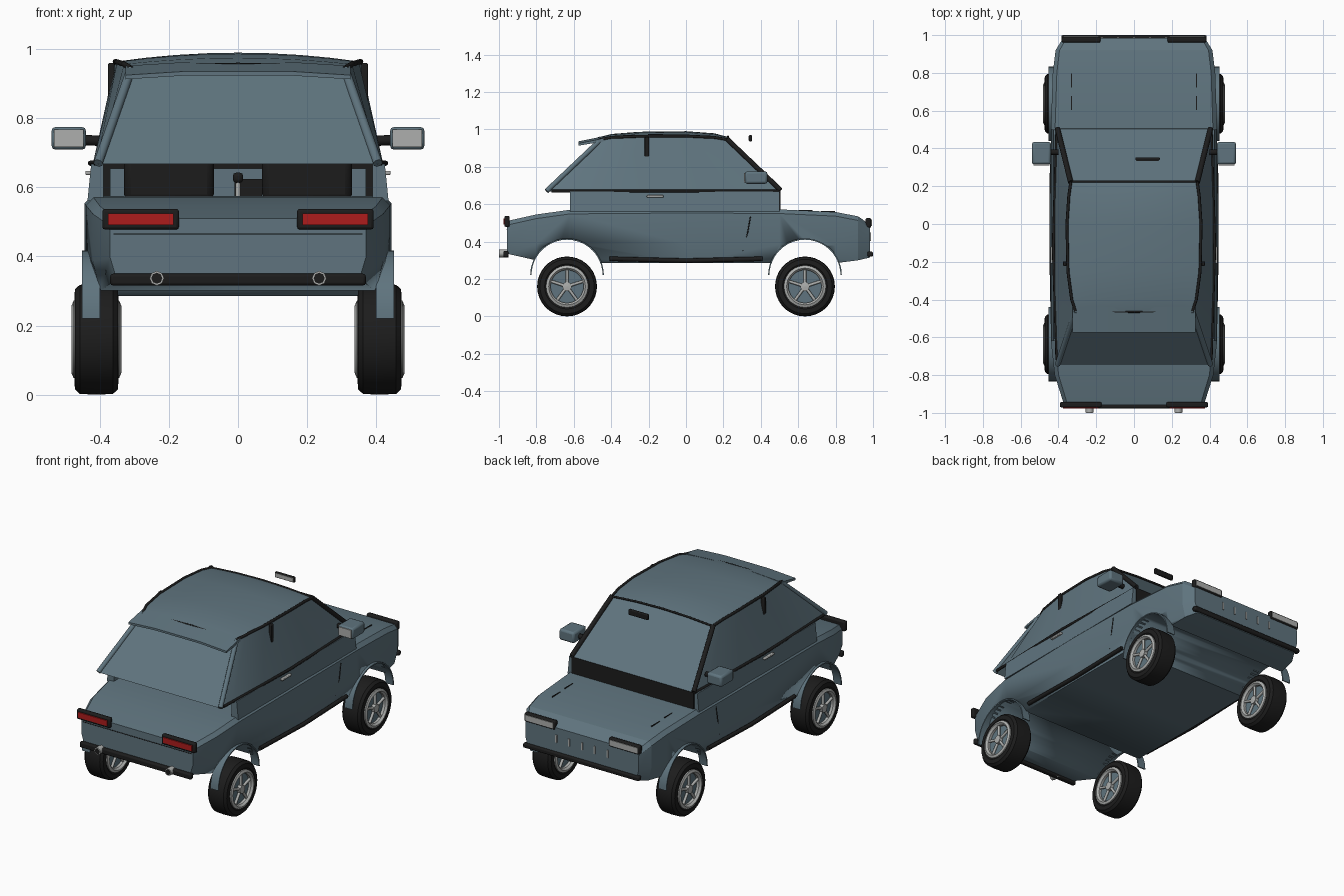
import bpy, bmesh, math
from mathutils import Vector

old = bpy.data.objects.get("Cube")
if old:
    bpy.data.objects.remove(old, do_unlink=True)


def material(name, rgb):
    m = bpy.data.materials.new(name)
    m.use_nodes = True
    m.diffuse_color = (*rgb, 1)
    m.node_tree.nodes["Principled BSDF"].inputs["Base Color"].default_value = (*rgb, 1)
    return m


BLUE = material("slate_blue", (0.115, 0.175, 0.21))
BLACK = material("rubber_black", (0.012, 0.012, 0.012))
GREY = material("light_grey", (0.42, 0.43, 0.42))
RED = material("lamp_red", (0.42, 0.012, 0.012))


def mesh(name, verts, faces, mat, angle=30):
    me = bpy.data.meshes.new(name)
    me.from_pydata([tuple(v) for v in verts], [], faces)
    bm = bmesh.new()
    bm.from_mesh(me)
    bmesh.ops.recalc_face_normals(bm, faces=bm.faces)
    bm.to_mesh(me)
    bm.free()
    me.materials.append(mat)
    ob = bpy.data.objects.new(name, me)
    bpy.context.collection.objects.link(ob)
    activate(ob)
    bpy.ops.object.shade_smooth_by_angle(angle=math.radians(angle))
    return ob


def activate(ob):
    bpy.ops.object.select_all(action='DESELECT')
    ob.select_set(True)
    bpy.context.view_layer.objects.active = ob


def loft(name, rings, mat, closed=False, angle=30):
    """Skin equal closed rings; cap the ends unless they join up."""
    n, m = len(rings[0]), len(rings)
    faces = [(i * n + j, i * n + (j + 1) % n, (i + 1) % m * n + (j + 1) % n, (i + 1) % m * n + j)
             for i in range(m if closed else m - 1) for j in range(n)]
    if not closed:
        faces += [tuple(range(n)), tuple(range((m - 1) * n, m * n))]
    return mesh(name, [v for r in rings for v in r], faces, mat, angle)


def lathe(name, profile, centre, mat, steps=36):
    """Turn a closed (x, radius) profile about a wheel axle."""
    cx, cy, cz = centre
    rings = [[(cx + x, cy + r * math.cos(a), cz + r * math.sin(a)) for x, r in profile]
             for a in (2 * math.pi * i / steps for i in range(steps))]
    return loft(name, rings, mat, closed=True)


def box(name, centre, size, mat, bevel=0.0):
    c, h = Vector(centre), Vector(size) / 2
    rings = [[c + Vector((sx * h.x, sy * h.y, z * h.z)) for sx, sy in ((-1, -1), (1, -1), (1, 1), (-1, 1))]
             for z in (-1, 1)]
    ob = loft(name, rings, mat)
    if bevel:
        mod = ob.modifiers.new("rounding", 'BEVEL')
        mod.width, mod.segments = bevel, 2
    return ob


def tube(name, points, radius, mat):
    cu = bpy.data.curves.new(name, 'CURVE')
    cu.dimensions = '3D'
    cu.bevel_depth, cu.bevel_resolution, cu.use_fill_caps = radius, 2, True
    sp = cu.splines.new('POLY')
    sp.points.add(len(points) - 1)
    for p, co in zip(sp.points, points):
        p.co = (*co, 1)
    cu.materials.append(mat)
    ob = bpy.data.objects.new(name, cu)
    bpy.context.collection.objects.link(ob)
    activate(ob)
    bpy.ops.object.convert(target='MESH')
    return ob


AXLE, WHEEL_Z = 0.636, 0.16

# Lower body: stations of (y, bottom, top, half width)
STATIONS = [(-0.957, 0.335, 0.51, 0.37), (-0.80, 0.30, 0.545, 0.42), (-0.62, 0.285, 0.57, 0.44),
            (0, 0.285, 0.575, 0.445), (0.5, 0.285, 0.572, 0.44), (0.80, 0.285, 0.558, 0.43),
            (0.92, 0.30, 0.535, 0.415), (0.985, 0.315, 0.49, 0.375)]
rings = []
for y, zb, zt, w in STATIONS:
    half = [(w * 0.95, zb), (w, zb + 0.35 * (zt - zb)), (w, zt - 0.022), (w * 0.95, zt)]
    rings.append([(x, y, z) for x, z in half] + [(-x, y, z) for x, z in reversed(half)])
body = loft("lower_body", rings, BLUE, angle=20)

# Wheel openings cut right through
for y in (-AXLE, AXLE):
    circle = [(y + 0.19 * math.cos(a), 0.22 + 0.19 * math.sin(a))
              for a in (2 * math.pi * i / 40 for i in range(40))]
    cutter = loft("arch_cutter", [[(x, p, q) for p, q in circle] for x in (-0.6, 0.6)], BLUE)
    cutter.hide_render = True
    cut = body.modifiers.new("arch", 'BOOLEAN')
    cut.operation, cut.object, cut.solver = 'DIFFERENCE', cutter, 'EXACT'
    activate(body)
    bpy.ops.object.modifier_apply(modifier=cut.name)
    bpy.data.objects.remove(cutter, do_unlink=True)

# Cabin shell: roof stations of (y, edge height, half width, crown)
ROOF = [(-0.46, 0.945, 0.31, 0.015), (-0.40, 0.957, 0.33, 0.018), (-0.25, 0.963, 0.35, 0.024),
        (0.0, 0.964, 0.355, 0.026), (0.15, 0.957, 0.345, 0.022), (0.22, 0.945, 0.335, 0.016)]
BELT = 0.668
N = 8
verts, faces = [], []
for y, z, w, crown in ROOF:
    t = (y - ROOF[0][0]) / (ROOF[-1][0] - ROOF[0][0])
    by, bx = -0.745 + 1.25 * t, 0.405 + 0.07 * t * (1 - t)
    us = [2 * i / N - 1 for i in range(N + 1)]
    verts += [(-bx, by, BELT)] + [(w * u, y, z + crown * (1 - u * u)) for u in us] + [(bx, by, BELT)]
row = N + 3
for i in range(len(ROOF) - 1):
    faces += [(i * row + j, i * row + j + 1, (i + 1) * row + j + 1, (i + 1) * row + j) for j in range(row - 1)]
faces += [tuple(range(row)), tuple(range((len(ROOF) - 1) * row, len(ROOF) * row))]
mesh("cabin_shell", verts, faces, BLUE, 20)

# Roof edge strips and rear spoiler
for y, z, w, crown, name in ((-0.465, 0.94, 0.31, 0.015, "rear"), (0.225, 0.945, 0.335, 0.016, "windscreen")):
    tube(name + "_header", [(w * u, y, z + crown * (1 - u * u)) for u in (-1, -0.5, 0, 0.5, 1)], 0.006, BLACK)
loft("spoiler", [[(x, -0.44, 0.957 + c), (x, -0.575, 0.93 + c), (x, -0.575, 0.918 + c), (x, -0.44, 0.94 + c)]
                 for x, c in ((-0.325, -0.005), (-0.15, 0.006), (0.15, 0.006), (0.325, -0.005))], BLUE)

# Cabin interior and cowl
box("cowl", (0, 0.497, 0.62), (0.81, 0.016, 0.1), BLACK)
box("dashboard", (0, 0.45, 0.61), (0.74, 0.07, 0.09), BLUE)
box("centre_console", (0.03, 0.35, 0.6), (0.08, 0.1, 0.05), BLACK)
tube("gear_lever", [(0, 0.2, 0.57), (0, 0.2, 0.62)], 0.007, GREY)
box("gear_knob", (0, 0.2, 0.628), (0.03, 0.03, 0.03), BLACK, 0.01)
box("interior_mirror", (0.072, 0.345, 0.952), (0.13, 0.016, 0.034), BLACK, 0.005)
box("interior_mirror_glass", (0.072, 0.336, 0.952), (0.118, 0.005, 0.024), GREY)

# Bumpers, grille slots and boot seam
box("rear_bumper", (0, -0.963, 0.333), (0.74, 0.028, 0.034), BLACK, 0.008)
box("front_bumper", (0, 0.985, 0.333), (0.77, 0.03, 0.028), BLACK, 0.008)
for i in range(-2, 3):
    box("grille_slot", (i * 0.085, 0.986, 0.425), (0.01, 0.008, 0.045), GREY)
tube("boot_seam", [(-0.36, -0.957, 0.465), (0.36, -0.957, 0.465)], 0.002, BLACK)

for s, side in ((-1, "right_"), (1, "left_")):
    # Waist panel between lower body and cabin
    loft(side + "waist_panel", [[(s * 0.436, y, 0.56), (s * 0.425, y, BELT), (s * 0.39, y, BELT), (s * 0.39, y, 0.56)]
                                for y in (-0.62, 0.5)], BLUE)
    # Trims and pillars
    tube(side + "belt_trim", [(s * x, y, 0.67) for x, y in ((0.408, -0.72), (0.427, -0.12), (0.408, 0.505))], 0.008, BLACK)
    tube(side + "drip_rail", [(s * w, y, z) for y, z, w, c in ROOF], 0.008, BLACK)
    tube(side + "front_pillar", [(s * 0.405, 0.505, 0.675), (s * 0.335, 0.22, 0.947)], 0.014, BLACK)
    tube(side + "rear_pillar", [(s * 0.405, -0.745, 0.67), (s * 0.31, -0.46, 0.94)], 0.014, BLUE)
    box(side + "door_pillar", (s * 0.367, -0.21, 0.895), (0.018, 0.024, 0.13), BLACK, 0.004)
    tube(side + "sill_trim", [(s * 0.433, -0.41, 0.308), (s * 0.436, 0, 0.298), (s * 0.433, 0.41, 0.308)], 0.012, BLACK)
    tube(side + "door_seam", [(s * 0.441, 0.345, 0.535), (s * 0.442, 0.33, 0.45), (s * 0.432, 0.305, 0.35)], 0.003, BLACK)
    box(side + "door_handle", (s * 0.432, -0.165, 0.642), (0.02, 0.09, 0.012), GREY, 0.004)
    for y, z in ((0.64, 0.566), (0.76, 0.561)):
        box(side + "bonnet_crease", (s * 0.33, y, z), (0.005, 0.075, 0.006), BLACK)
    # Door mirror
    box(side + "door_mirror", (s * 0.49, 0.375, 0.742), (0.1, 0.12, 0.066), BLUE, 0.012)
    box(side + "door_mirror_glass", (s * 0.49, 0.314, 0.742), (0.084, 0.006, 0.05), GREY)
    tube(side + "mirror_mount", [(s * 0.4, 0.38, 0.735), (s * 0.45, 0.38, 0.737)], 0.015, BLACK)
    # Lamps and exhaust
    box(side + "tail_lamp_frame", (s * 0.282, -0.957, 0.508), (0.222, 0.028, 0.06), BLACK, 0.008)
    box(side + "tail_lamp", (s * 0.282, -0.973, 0.508), (0.19, 0.008, 0.033), RED)
    box(side + "head_lamp_frame", (s * 0.28, 0.975, 0.5), (0.205, 0.03, 0.052), BLACK, 0.008)
    box(side + "head_lamp", (s * 0.28, 0.99, 0.5), (0.185, 0.008, 0.034), GREY)
    tube(side + "exhaust", [(s * 0.235, -0.95, 0.337), (s * 0.235, -0.999, 0.337)], 0.021, GREY)
    tube(side + "exhaust_bore", [(s * 0.235, -0.99, 0.337), (s * 0.235, -1.0, 0.337)], 0.016, BLACK)
    # Seat
    box(side + "seat_back", (s * 0.2, -0.15, 0.65), (0.26, 0.08, 0.18), BLACK, 0.02)

    for y, end in ((-AXLE, "rear_"), (AXLE, "front_")):
        # Arch lip
        lip = []
        for i in range(25):
            a = math.pi * i / 24
            lip.append([(s * x, y + r * math.cos(a), 0.22 + r * math.sin(a))
                        for x, r in ((0.40, 0.19), (0.452, 0.19), (0.452, 0.197), (0.40, 0.197))])
        loft(side + end + "arch_lip", lip, BLUE)
        # Wheel: tyre, rim ring, disc, hub and spokes
        c = (s * 0.41, y, WHEEL_Z)
        lathe(side + end + "tyre", [(-0.05, 0.1), (-0.064, 0.12), (-0.062, 0.145), (-0.048, 0.158), (0, 0.16),
                                    (0.048, 0.158), (0.062, 0.145), (0.064, 0.12), (0.05, 0.1)], c, BLACK)
        lathe(side + end + "rim", [(-0.06, 0.088), (-0.072, 0.098), (-0.066, 0.112),
                                   (0.066, 0.112), (0.072, 0.098), (0.06, 0.088)], c, GREY)
        lathe(side + end + "brake_disc", [(-0.045, 0.001), (-0.045, 0.09), (0.045, 0.09), (0.045, 0.001)], c, BLUE)
        lathe(side + end + "hub", [(-0.068, 0.001), (-0.066, 0.024), (0.066, 0.024), (0.068, 0.001)], c, GREY, 20)
        for face in (-1, 1):
            for k in range(5):
                a = math.radians(90 + 72 * k)
                x = c[0] + face * 0.054
                tube(side + end + "spoke", [(x, y + r * math.cos(a), WHEEL_Z + r * math.sin(a))
                                            for r in (0.015, 0.092)], 0.008, GREY)
